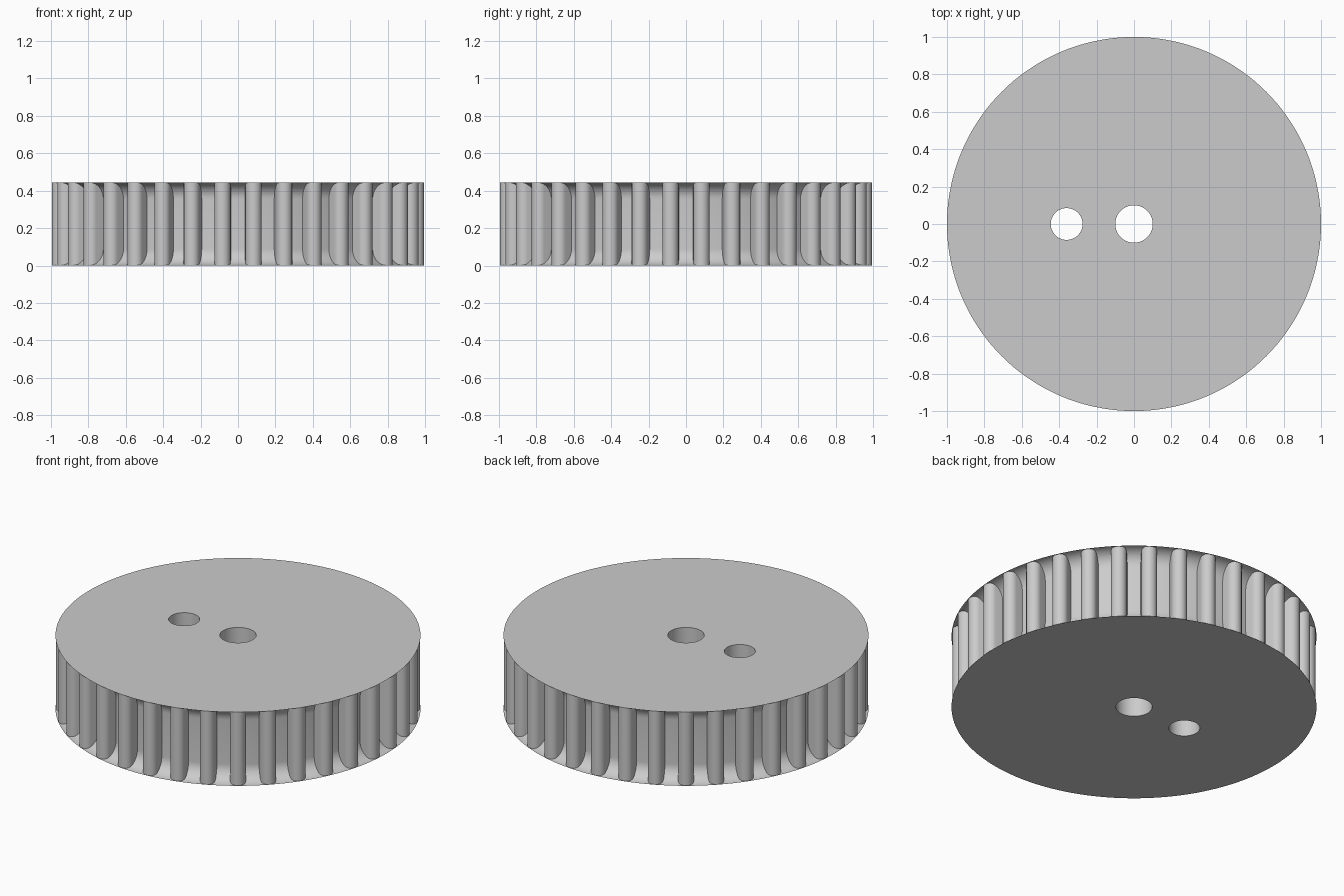
import bpy, bmesh
from math import sin, cos, pi, radians
from mathutils import Matrix, Vector

HEIGHT = 0.445
CORE_R = 0.91      # grooved wall between the ribs
FLARE = 0.09       # concave fillet at both rims
RIBS = 36
RIB_C, RIB_R = 0.955, 0.043

cube = bpy.data.objects.get("Cube")
if cube:
    bpy.data.objects.remove(cube)

grey = bpy.data.materials.new("plain grey")
grey.use_nodes = True
colour = (0.6, 0.6, 0.6, 1)
grey.diffuse_color = colour
grey.node_tree.nodes["Principled BSDF"].inputs["Base Color"].default_value = colour


def add_object(name, bm):
    bmesh.ops.recalc_face_normals(bm, faces=bm.faces)
    mesh = bpy.data.meshes.new(name)
    bm.to_mesh(mesh)
    bm.free()
    mesh.materials.append(grey)
    obj = bpy.data.objects.new(name, mesh)
    bpy.context.collection.objects.link(obj)
    return obj


def activate(obj):
    bpy.ops.object.select_all(action='DESELECT')
    obj.select_set(True)
    bpy.context.view_layer.objects.active = obj


# Wheel body: concave profile spun around z, then capped
arc = [radians(90 * i / 12) for i in range(13)]
lower = [(CORE_R + FLARE * (1 - sin(a)), FLARE * (1 - cos(a))) for a in arc]
profile = lower + [(r, HEIGHT - z) for r, z in reversed(lower)]
bm = bmesh.new()
verts = [bm.verts.new((r, 0, z)) for r, z in profile]
edges = [bm.edges.new(pair) for pair in zip(verts, verts[1:])]
bmesh.ops.spin(bm, geom=verts + edges, cent=(0, 0, 0), axis=(0, 0, 1),
               angle=2 * pi, steps=144, use_merge=True)
bmesh.ops.remove_doubles(bm, verts=bm.verts, dist=1e-5)
bmesh.ops.holes_fill(bm, edges=[e for e in bm.edges if e.is_boundary], sides=0)
body = add_object("wheel_body", bm)

# Centre bore and off-centre finger hole, cut right through
for name, x, radius in (("centre_bore", 0, 0.1), ("side_hole", -0.36, 0.085)):
    bm = bmesh.new()
    bmesh.ops.create_cone(bm, cap_ends=True, segments=64, radius1=radius,
                          radius2=radius, depth=1,
                          matrix=Matrix.Translation((x, 0, HEIGHT / 2)))
    cutter = add_object(name, bm)
    cutter.hide_render = True
    cut = body.modifiers.new(name, 'BOOLEAN')
    cut.operation = 'DIFFERENCE'
    cut.solver = 'EXACT'
    cut.object = cutter
    activate(body)
    bpy.ops.object.modifier_apply(modifier=name)
    bpy.data.objects.remove(cutter)

# Grip ribs: round-nosed bars running up the wall
nose = [radians(-90 + 180 * i / 16) for i in range(17)]
section = [(RIB_C + RIB_R * cos(a), RIB_R * sin(a)) for a in nose]
section += [(CORE_R - 0.03, RIB_R), (CORE_R - 0.03, -RIB_R)]
inset = 0.001
bm = bmesh.new()
for k in range(RIBS):
    turn = Matrix.Rotation(2 * pi * (k + 0.5) / RIBS, 3, 'Z')
    base = bm.faces.new([bm.verts.new(turn @ Vector((x, y, inset)))
                         for x, y in section])
    top = bmesh.ops.extrude_face_region(bm, geom=[base], use_keep_orig=True)
    bmesh.ops.translate(bm, vec=(0, 0, HEIGHT - 2 * inset),
                        verts=[v for v in top["geom"]
                               if isinstance(v, bmesh.types.BMVert)])
ribs = add_object("grip_ribs", bm)

for obj in (body, ribs):
    activate(obj)
    bpy.ops.object.shade_smooth_by_angle(angle=radians(30))
